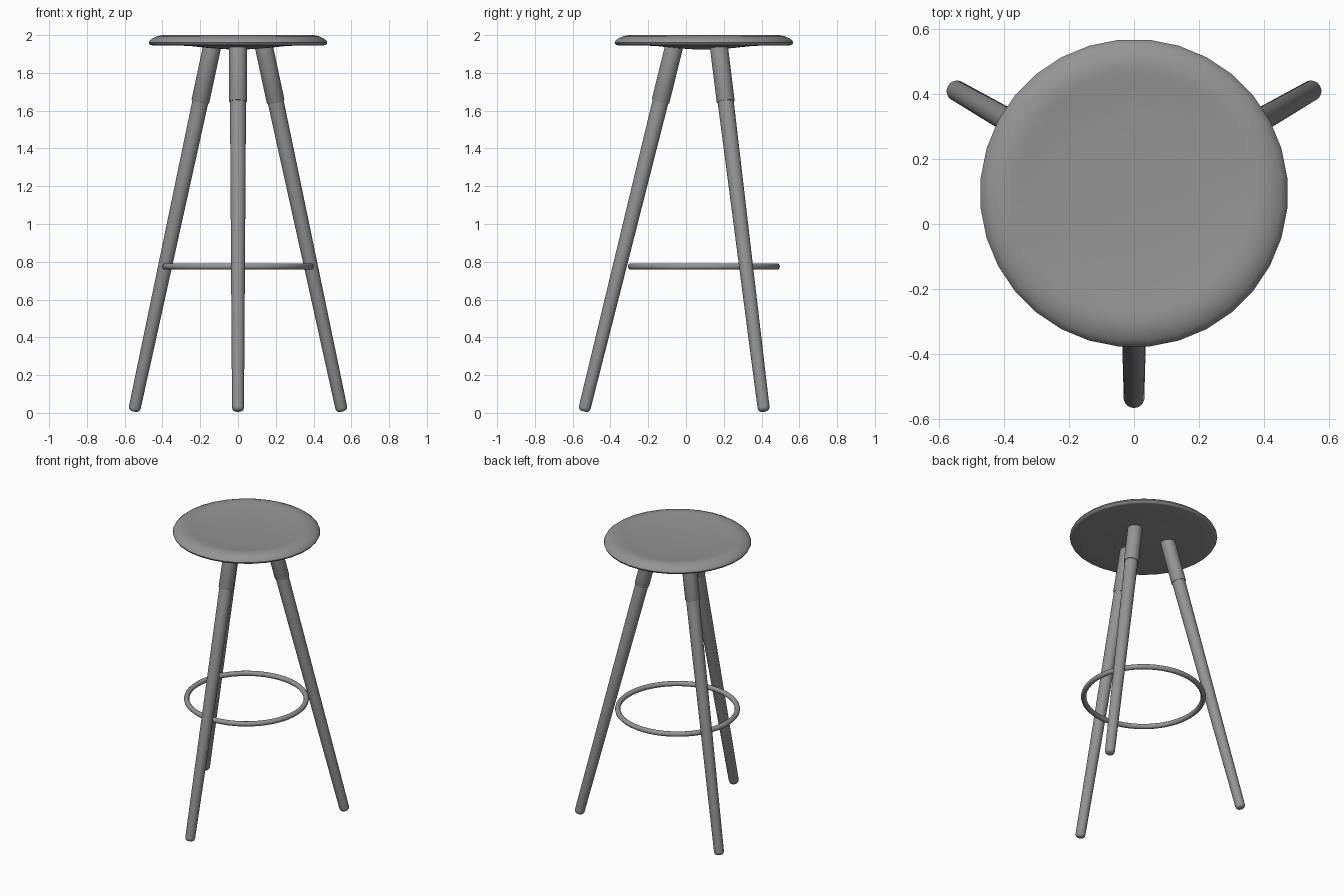
import bpy
import math
from mathutils import Matrix, Vector

if "Cube" in bpy.data.objects:
    bpy.data.objects.remove(bpy.data.objects["Cube"])

GREY = (0.30, 0.30, 0.30, 1.0)
CENTRE_Y = 0.095

mat = bpy.data.materials.new("plain grey")
mat.use_nodes = True
mat.diffuse_color = GREY
mat.node_tree.nodes["Principled BSDF"].inputs["Base Color"].default_value = GREY


def finish(obj, name, angle):
    obj.name = name
    obj.data.name = name
    obj.data.materials.append(mat)
    bpy.ops.object.select_all(action="DESELECT")
    obj.select_set(True)
    bpy.context.view_layer.objects.active = obj
    bpy.ops.object.shade_smooth_by_angle(angle=math.radians(angle))


def lathe(name, profile, sides, matrix, angle=40):
    """Revolve (radius, height) points, listed bottom to top, and cap the ends."""
    verts, faces = [], []
    for r, h in profile:
        for i in range(sides):
            a = 2 * math.pi * (i + 0.5) / sides
            verts.append(matrix @ Vector((r * math.cos(a), r * math.sin(a), h)))
    for j in range(len(profile) - 1):
        for i in range(sides):
            k = (i + 1) % sides
            low, high = j * sides, (j + 1) * sides
            faces.append((low + i, low + k, high + k, high + i))
    faces.append(tuple(reversed(range(sides))))
    faces.append(tuple(range(len(verts) - sides, len(verts))))
    mesh = bpy.data.meshes.new(name)
    mesh.from_pydata(verts, [], faces)
    obj = bpy.data.objects.new(name, mesh)
    bpy.context.collection.objects.link(obj)
    finish(obj, name, angle)


# Dished seat with a rounded rim and a shallow domed underside
seat_profile = [
    (0.06, 1.925), (0.15, 1.931), (0.25, 1.942), (0.34, 1.946), (0.457, 1.946),
    (0.47, 1.95), (0.475, 1.96), (0.47, 1.971), (0.455, 1.983), (0.43, 1.994),
    (0.40, 2.0), (0.37, 1.998), (0.33, 1.993), (0.26, 1.988), (0.15, 1.985), (0.04, 1.984),
]
lathe("seat", seat_profile, 32, Matrix.Translation((0, CENTRE_Y, 0)), 50)

# Three splayed legs, each with a thicker sleeve at the top
foot, top = Vector((0.636, 0, 0.008)), Vector((0.156, 0, 1.948))
axis = top - foot
length = axis.length
tilt = axis.to_track_quat("Z", "Y").to_matrix().to_4x4()
joint = 0.845 * length
leg_profile = [(0.012, 0), (0.022, 0.003), (0.029, 0.01), (0.032, 0.022),
               (0.043, joint + 0.02)]
sleeve_profile = [(0.040, joint), (0.046, joint), (0.048, joint + 0.004), (0.048, length)]

for name, degrees in (("front", -90), ("back_left", 30), ("back_right", 150)):
    place = (Matrix.Translation((0, CENTRE_Y, 0))
             @ Matrix.Rotation(math.radians(degrees), 4, "Z")
             @ Matrix.Translation(foot) @ tilt)
    lathe(name + "_leg", leg_profile, 24, place)
    lathe(name + "_leg_sleeve", sleeve_profile, 24, place)

# Round footrest held between the legs
bpy.ops.mesh.primitive_torus_add(
    major_radius=0.385, minor_radius=0.017, major_segments=64, minor_segments=12,
    location=(0, CENTRE_Y, 0.775))
finish(bpy.context.object, "footrest_ring", 60)
